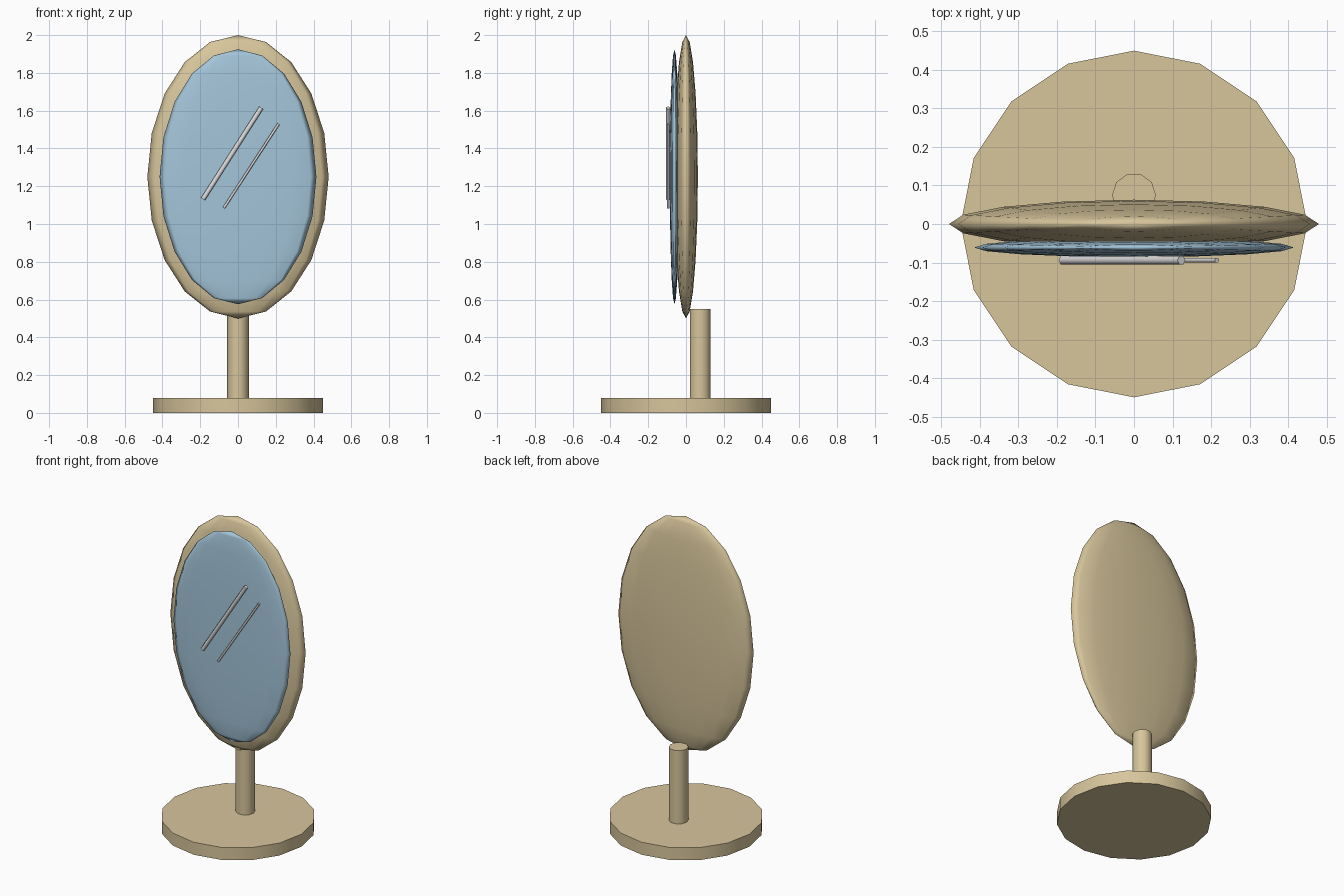
import bpy
from math import pi, radians, atan2, hypot
from mathutils import Matrix

cube = bpy.data.objects.get("Cube")
if cube:
    bpy.data.objects.remove(cube, do_unlink=True)


def make_material(name, rgb):
    mat = bpy.data.materials.new(name)
    mat.use_nodes = True
    color = (*rgb, 1.0)
    mat.diffuse_color = color
    mat.node_tree.nodes["Principled BSDF"].inputs["Base Color"].default_value = color
    return mat


tan = make_material("warm tan", (0.68, 0.56, 0.33))
blue = make_material("mirror blue", (0.37, 0.56, 0.70))
silver = make_material("pale silver", (0.72, 0.70, 0.70))


def finish(name, mat, angle):
    obj = bpy.context.object
    obj.name = obj.data.name = name
    obj.data.materials.append(mat)
    bpy.ops.object.shade_smooth_by_angle(angle=radians(angle))
    return obj


def cylinder(name, mat, sides, radius, depth, location, tilt=0.0, spin=0.0):
    bpy.ops.mesh.primitive_cylinder_add(vertices=sides, radius=radius, depth=depth,
                                        location=location, rotation=(0, tilt, 0))
    obj = finish(name, mat, 65)
    obj.data.transform(Matrix.Rotation(spin, 4, "Z"))
    return obj


def ellipsoid(name, mat, radii, location):
    bpy.ops.mesh.primitive_uv_sphere_add(segments=16, ring_count=10, radius=1,
                                         location=location)
    obj = finish(name, mat, 180)
    obj.data.transform(Matrix.Diagonal((*radii, 1)))
    return obj


# Stand: round base and a post behind the mirror
cylinder("base", tan, 16, 0.45, 0.08, (0, 0, 0.04))
cylinder("post", tan, 10, 0.057, 0.47, (0, 0.075, 0.315), spin=pi / 2)

# Oval frame with the glass set on its front
ellipsoid("frame", tan, (0.48, 0.063, 0.75), (0, 0, 1.25))
ellipsoid("glass", blue, (0.415, 0.025, 0.675), (0, -0.061, 1.25))


# Slanted glints on the glass, given by their lower and upper ends
def glint(name, radius, x0, z0, x1, z1):
    dx, dz = x1 - x0, z1 - z0
    cylinder(name, silver, 6, radius, hypot(dx, dz),
             ((x0 + x1) / 2, -0.094, (z0 + z1) / 2), tilt=atan2(dx, dz), spin=pi / 2)


glint("wide_glint", 0.0125, -0.185, 1.132, 0.123, 1.615)
glint("narrow_glint", 0.007, -0.075, 1.085, 0.215, 1.53)
